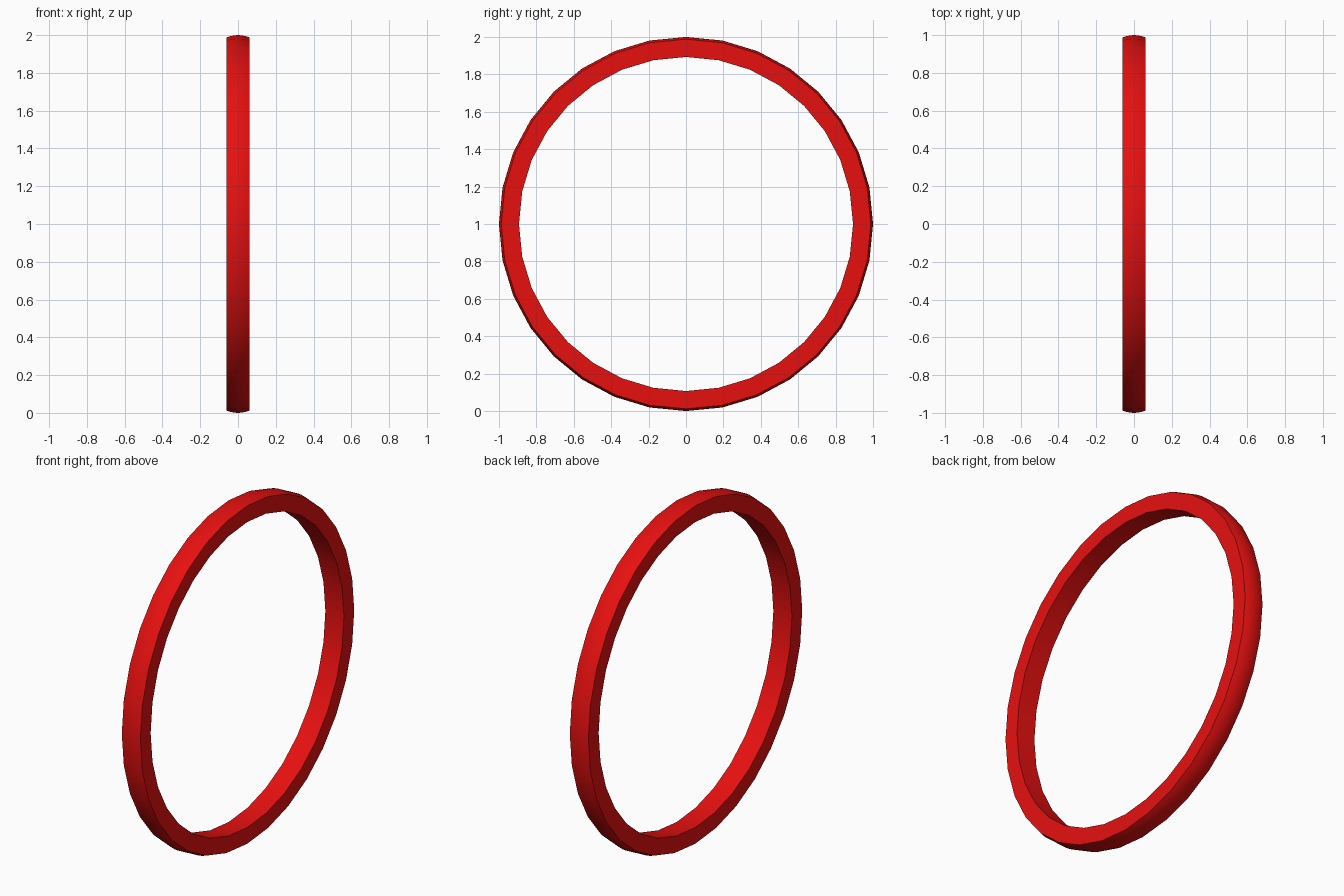
import bpy, bmesh, math

if "Cube" in bpy.data.objects:
    bpy.data.objects.remove(bpy.data.objects["Cube"])

SEGMENTS = 32
HALF_WIDTH = 0.06
R_INNER, R_EDGE, R_CROWN = 0.893, 0.988, 1.0

# Cross-section (x, radius): flat sides and bore, gently crowned rim
profile = [(HALF_WIDTH, R_INNER), (-HALF_WIDTH, R_INNER)]
for i in range(7):
    t = -1 + i / 3
    profile.append((t * HALF_WIDTH, R_EDGE + (R_CROWN - R_EDGE) * (1 - t * t)))

# Sweep the section around the x axis
bm = bmesh.new()
rings = []
for s in range(SEGMENTS):
    a = 2 * math.pi * s / SEGMENTS
    rings.append([bm.verts.new((x, r * math.sin(a), 1 + r * math.cos(a))) for x, r in profile])
n = len(profile)
for s in range(SEGMENTS):
    a, b = rings[s], rings[(s + 1) % SEGMENTS]
    for i in range(n):
        j = (i + 1) % n
        bm.faces.new((a[i], a[j], b[j], b[i]))
bmesh.ops.recalc_face_normals(bm, faces=bm.faces)

mesh = bpy.data.meshes.new("ring")
bm.to_mesh(mesh)
bm.free()
ring = bpy.data.objects.new("ring", mesh)
bpy.context.collection.objects.link(ring)

# Red paint
red = bpy.data.materials.new("red")
red.diffuse_color = (0.8, 0.005, 0.005, 1)
red.use_nodes = True
red.node_tree.nodes["Principled BSDF"].inputs["Base Color"].default_value = red.diffuse_color
mesh.materials.append(red)

# Smooth rim and bore, sharp side edges
bpy.context.view_layer.objects.active = ring
ring.select_set(True)
bpy.ops.object.shade_smooth_by_angle(angle=math.radians(35))
